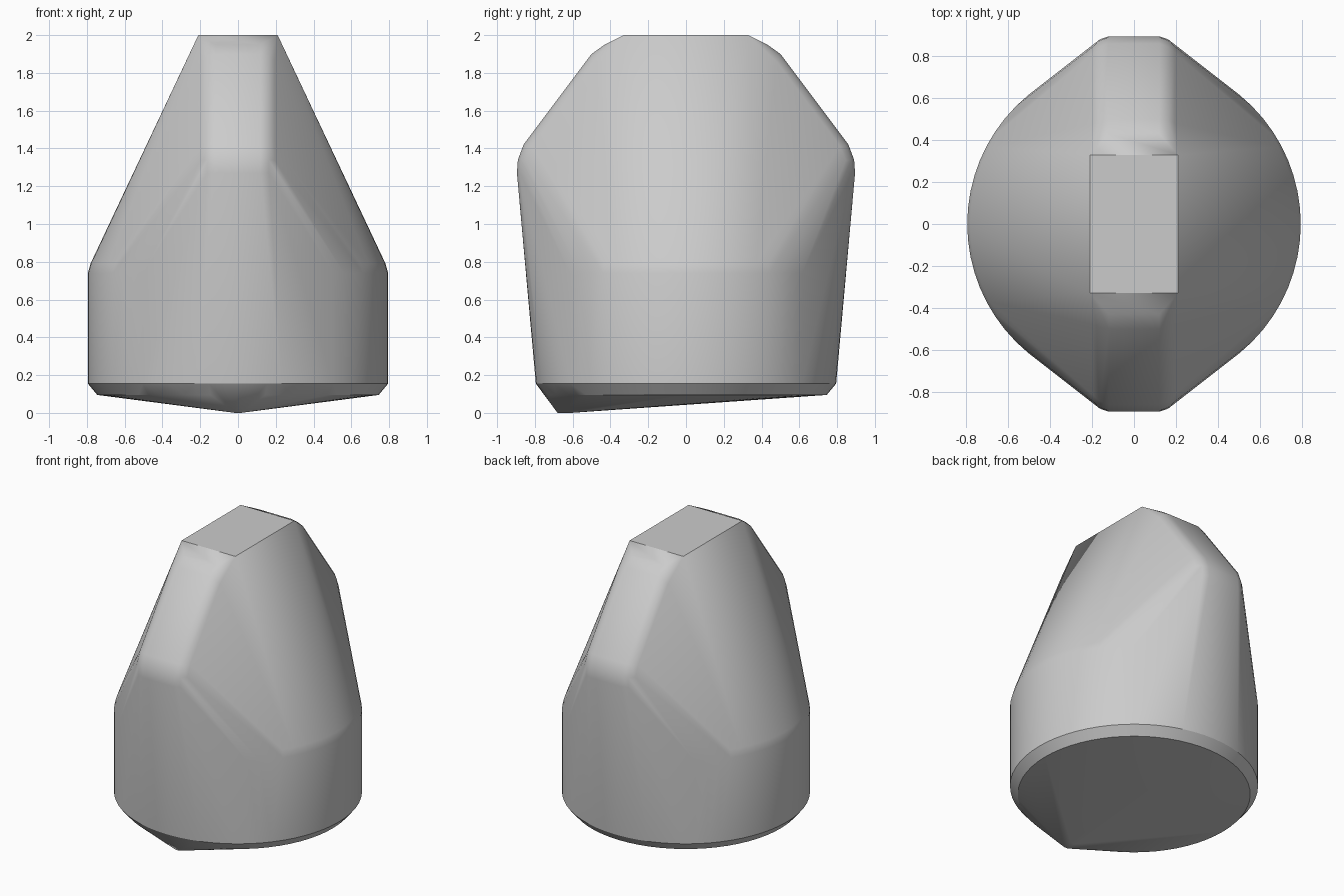
import bpy, bmesh, math
from mathutils import Vector

if "Cube" in bpy.data.objects:
    bpy.data.objects.remove(bpy.data.objects["Cube"], do_unlink=True)

grey = bpy.data.materials.new("grey")
grey.use_nodes = True
grey.diffuse_color = (0.6, 0.6, 0.6, 1)
grey.node_tree.nodes["Principled BSDF"].inputs["Base Color"].default_value = (0.6, 0.6, 0.6, 1)

SEGMENTS = 64
points = []

# Round base: chamfered foot, straight wall, softened shoulder
for radius, z in [(0.745, 0.095), (0.795, 0.155), (0.795, 0.74), (0.781, 0.79)]:
    for i in range(SEGMENTS):
        a = 2 * math.pi * i / SEGMENTS
        points.append((radius * math.cos(a), radius * math.sin(a), z))

# Grip ridge: end profile (y, z), rounded across its width
profile = [(0.895, 1.27), (0.89, 1.34), (0.86, 1.42), (0.5, 1.9), (0.43, 1.95)]
rounding = [(0.12, 0.0), (0.163, 0.015), (0.196, 0.045)]
centre = Vector((0.2, 1.3))
for y, z in profile:
    p = Vector((y, z))
    inward = (centre - p).normalized()
    for x, depth in rounding:
        q = p + inward * depth
        points += [(sx * x, sy * q.x, q.y) for sx in (-1, 1) for sy in (-1, 1)]

# Flat top rectangle
points += [(sx * 0.21, sy * 0.33, 2.0) for sx in (-1, 1) for sy in (-1, 1)]

# Small pointer nub under the front
points += [(x, y, 0.0) for x in (-0.015, 0.015) for y in (-0.68, -0.61)]

# Wrap everything in one taut skin
bm = bmesh.new()
for p in points:
    bm.verts.new(p)
bmesh.ops.convex_hull(bm, input=bm.verts[:])
bmesh.ops.delete(bm, geom=[v for v in bm.verts if not v.link_faces], context='VERTS')
bmesh.ops.dissolve_limit(bm, angle_limit=math.radians(0.3),
                         verts=bm.verts[:], edges=bm.edges[:])
bmesh.ops.recalc_face_normals(bm, faces=bm.faces[:])
mesh = bpy.data.meshes.new("knob_body")
bm.to_mesh(mesh)
bm.free()
mesh.materials.append(grey)

knob = bpy.data.objects.new("knob_body", mesh)
bpy.context.collection.objects.link(knob)
bpy.ops.object.select_all(action='DESELECT')
knob.select_set(True)
bpy.context.view_layer.objects.active = knob
bpy.ops.object.shade_smooth_by_angle(angle=math.radians(25.5))
